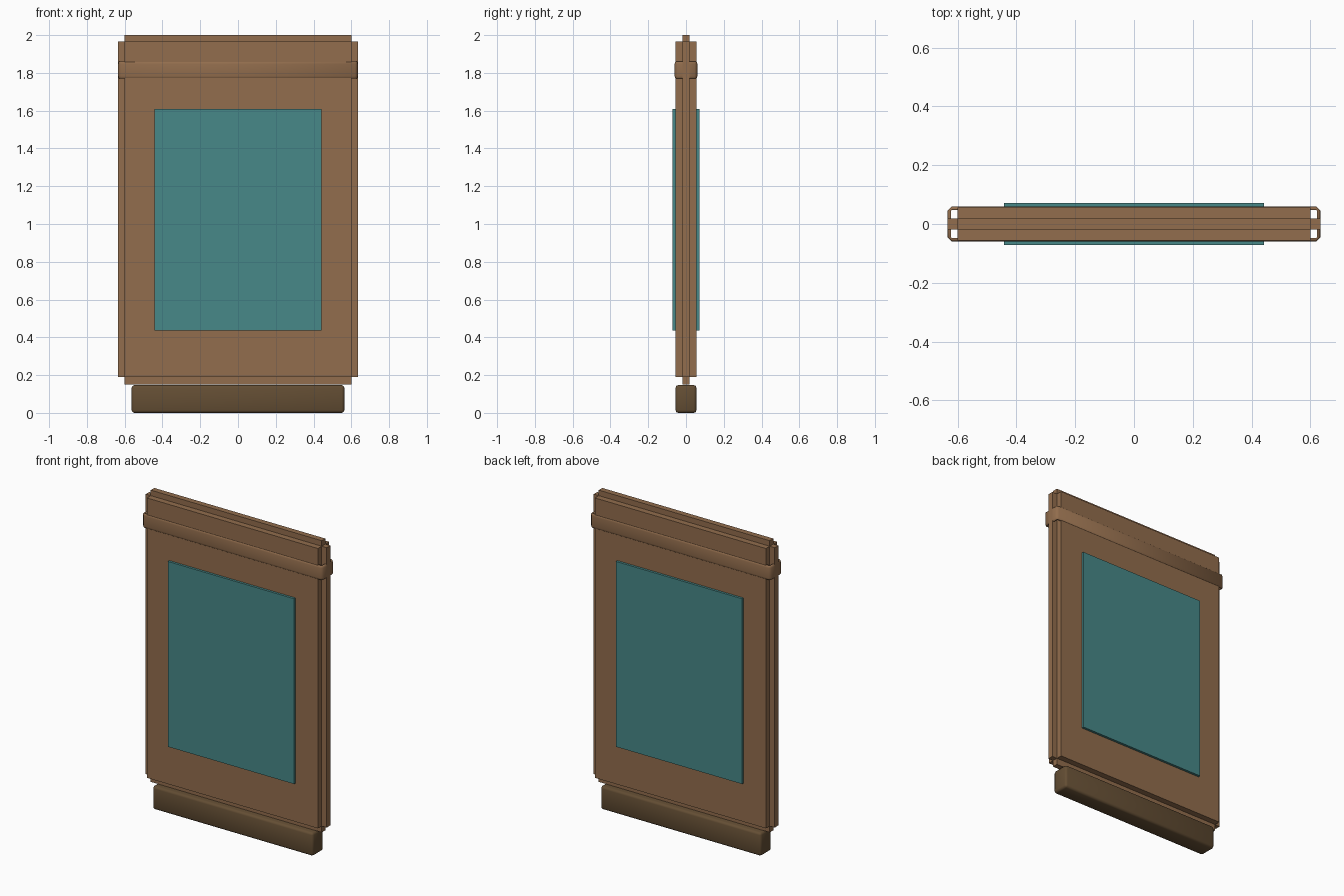
import bpy, bmesh

cube = bpy.data.objects.get("Cube")
if cube:
    bpy.data.objects.remove(cube, do_unlink=True)


def material(name, color):
    m = bpy.data.materials.new(name)
    m.use_nodes = True
    m.diffuse_color = (*color, 1)
    bsdf = next(n for n in m.node_tree.nodes if n.type == 'BSDF_PRINCIPLED')
    bsdf.inputs["Base Color"].default_value = (*color, 1)
    return m


wood = material("brown wood", (0.287, 0.153, 0.074))
dark = material("dark wood", (0.127, 0.076, 0.034))
teal = material("teal", (0.063, 0.246, 0.246))


def add_object(name, bm, mat, smooth=False):
    bmesh.ops.recalc_face_normals(bm, faces=bm.faces)
    for f in bm.faces:
        f.smooth = smooth
    mesh = bpy.data.meshes.new(name)
    bm.to_mesh(mesh)
    bm.free()
    mesh.materials.append(mat)
    obj = bpy.data.objects.new(name, mesh)
    bpy.context.collection.objects.link(obj)
    return obj


def box(name, mat, hx, y0, y1, z0, z1, bevel=0):
    bm = bmesh.new()
    bmesh.ops.create_cube(bm, size=1)
    for v in bm.verts:
        v.co.x *= 2 * hx
        v.co.y = y1 if v.co.y > 0 else y0
        v.co.z = z1 if v.co.z > 0 else z0
    if bevel:
        bmesh.ops.bevel(bm, geom=bm.edges[:], offset=bevel, segments=2,
                        profile=0.5, affect='EDGES')
    return add_object(name, bm, mat, smooth=bevel > 0)


# Board: three crossed slabs leave stepped edges all round
box("board_core", wood, 0.60, -0.018, 0.018, 0.15, 2.0)
box("board_thick_slab", wood, 0.60, -0.056, 0.056, 0.19, 1.965)
box("board_wide_slab", wood, 0.635, -0.018, 0.018, 0.19, 1.965)

# Inlaid panels on both faces
for name, side in (("front_panel", -1), ("back_panel", 1)):
    y0, y1 = sorted((side * 0.05, side * 0.071))
    box(name, teal, 0.443, y0, y1, 0.435, 1.61)

# Bottom bar
box("bottom_bar", dark, 0.563, -0.055, 0.055, 0.0, 0.147, bevel=0.014)


# Strap: a chamfered rectangular ring with a rounded outer profile
def outline(inset, z):
    hx, hy, c = 0.634 - inset, 0.06 - inset, max(0.002, 0.014 - inset)
    quarter = [(hx, hy - c), (hx - c, hy)]
    pts = quarter + [(-x, y) for x, y in reversed(quarter)]
    pts += [(-x, -y) for x, y in pts]
    return [(x, y, z) for x, y in pts]


bm = bmesh.new()
profile = [(0.012, 1.77), (0.006, 1.77), (0.002, 1.774), (0, 1.783),
           (0, 1.847), (0.002, 1.856), (0.006, 1.86), (0.012, 1.86)]
rings = [[bm.verts.new(p) for p in outline(d, z)] for d, z in profile]
for a, b in zip(rings, rings[1:] + rings[:1]):
    for i in range(len(a)):
        j = (i + 1) % len(a)
        bm.faces.new((a[i], a[j], b[j], b[i]))
add_object("strap", bm, wood, smooth=True)
